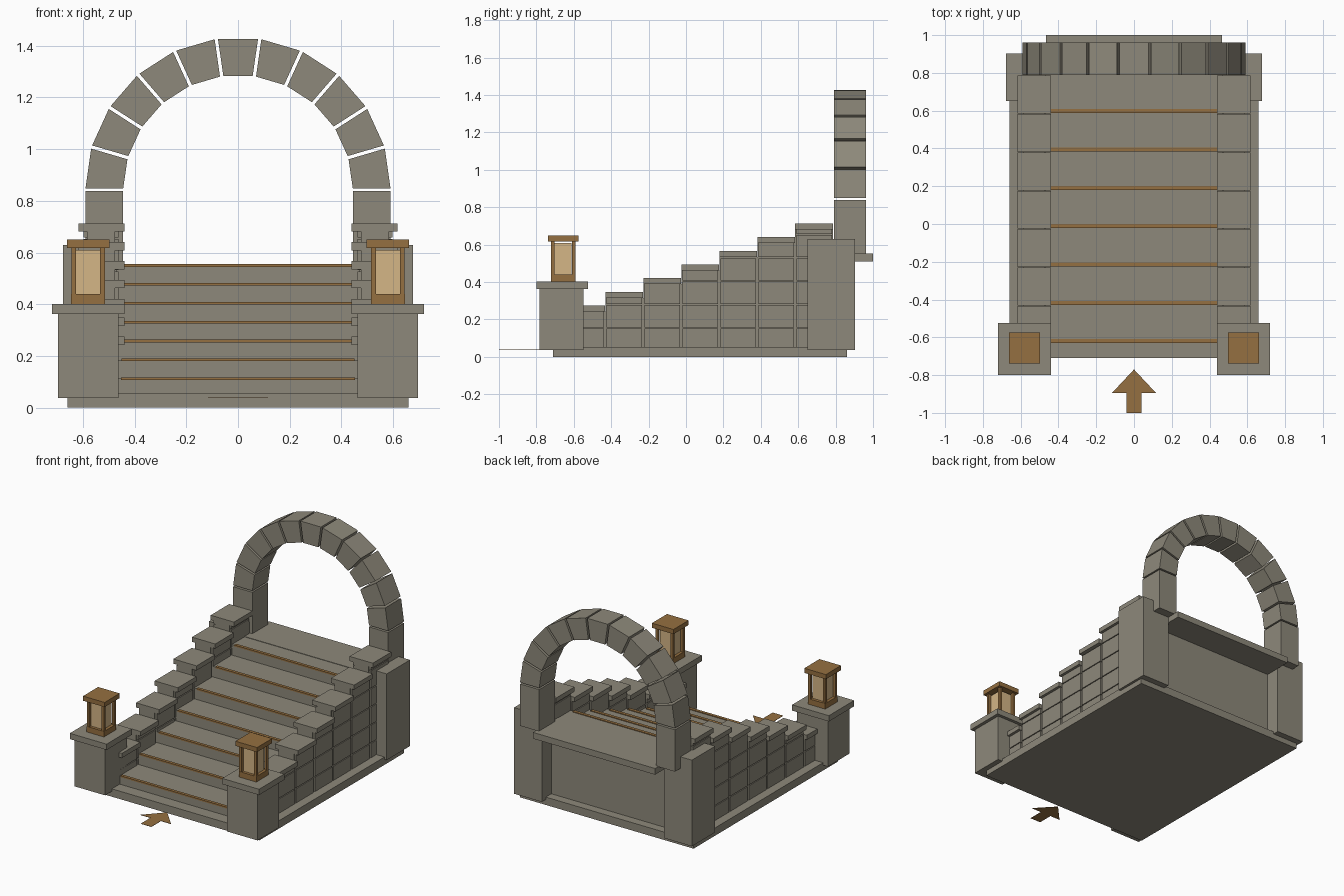
import bpy, bmesh, math

if "Cube" in bpy.data.objects:
    bpy.data.objects.remove(bpy.data.objects["Cube"])


def material(name, rgb):
    m = bpy.data.materials.new(name)
    m.diffuse_color = (*rgb, 1)
    m.use_nodes = True
    m.node_tree.nodes["Principled BSDF"].inputs["Base Color"].default_value = m.diffuse_color
    return m


STONE = material("grey stone", (0.27, 0.25, 0.197))
WOOD = material("brown wood", (0.30, 0.16, 0.052))
GLASS = material("warm lamp glass", (0.66, 0.465, 0.24))


def finish(name, bm, mat):
    bmesh.ops.recalc_face_normals(bm, faces=bm.faces[:])
    me = bpy.data.meshes.new(name)
    bm.to_mesh(me)
    bm.free()
    me.materials.append(mat)
    ob = bpy.data.objects.new(name, me)
    bpy.context.collection.objects.link(ob)
    return ob


def boxes(name, ranges, mat=STONE):
    """One object from boxes given as (x0, x1, y0, y1, z0, z1)."""
    bm = bmesh.new()
    for x0, x1, y0, y1, z0, z1 in ranges:
        for v in bmesh.ops.create_cube(bm, size=1)["verts"]:
            v.co.x = (x0 + x1) / 2 + v.co.x * (x1 - x0)
            v.co.y = (y0 + y1) / 2 + v.co.y * (y1 - y0)
            v.co.z = (z0 + z1) / 2 + v.co.z * (z1 - z0)
    return finish(name, bm, mat)


def centred(cx, cy, h, z0, z1):
    return (cx - h, cx + h, cy - h, cy + h, z0, z1)


def side_box(s, x0, x1, *rest):
    return (min(s * x0, s * x1), max(s * x0, s * x1), *rest)


STEPS, RUN, RISE = 7, 0.203, 0.073

# Base, landing and rear wall
boxes("base_slab", [(-0.66, 0.66, -0.71, 0.86, 0, 0.054)])
boxes("landing_slab", [(-0.465, 0.465, 0.73, 1.0, 0.51, 0.553)])
boxes("rear_wall", [(-0.47, 0.47, 0.74, 0.80, 0.05, 0.515)])

# Steps with wooden nosings
steps, nosings = [], []
for i in range(STEPS):
    y, z = -0.625 + RUN * i, 0.112 + RISE * i
    steps.append((-0.47, 0.47, y, min(y + RUN + 0.02, 0.79), 0.05, z))
    w = 0.452 - 0.002 * i
    nosings.append((-w, w, y - 0.006, y + 0.015, z - 0.005, z + 0.005))
boxes("steps", steps)
boxes("step_nosings", nosings, WOOD)

for s, side in ((-1, "left"), (1, "right")):
    # Stepped block side wall: columns of blocks over a recessed core
    blocks, core, caps = [], [], []
    for i in range(STEPS):
        y, top = -0.634 + RUN * i, 0.243 + RISE * i
        caps.append(side_box(s, 0.44, 0.617, y, y + 0.201, top, top + 0.032))
        core.append(side_box(s, 0.475, 0.585, y, y + RUN, 0.05, top))
        row = 0
        while 0.033 + 0.125 * row < top - 0.008:
            z0 = 0.033 + 0.125 * row
            z1 = min(z0 + 0.119, top)
            blocks.append(side_box(s, 0.462, 0.598, y + 0.006, y + 0.196, z0, z1))
            row += 1
    boxes(side + "_wall_blocks", blocks)
    boxes(side + "_wall_core", core)
    boxes(side + "_wall_caps", caps)

    # Front post, its cap and the rear pillar
    boxes(side + "_front_post", [side_box(s, 0.463, 0.697, -0.783, -0.547, 0.037, 0.365)])
    boxes(side + "_post_cap", [side_box(s, 0.44, 0.72, -0.80, -0.525, 0.362, 0.402)])
    boxes(side + "_rear_pillar", [side_box(s, 0.465, 0.677, 0.65, 0.903, 0.037, 0.63)])
    boxes(side + "_arch_leg", [side_box(s, 0.444, 0.59, 0.79, 0.962, 0.55, 0.838)])

    # Lantern
    cx, cy = s * 0.58, -0.657
    boxes(side + "_lantern_frame",
          [centred(cx, cy, 0.066, 0.402, 0.44), centred(cx, cy, 0.082, 0.618, 0.65)]
          + [centred(cx + dx * 0.056, cy + dy * 0.056, 0.009, 0.44, 0.618)
             for dx in (-1, 1) for dy in (-1, 1)], WOOD)
    boxes(side + "_lantern_glass", [centred(cx, cy, 0.046, 0.44, 0.61)], GLASS)

# Arch of eleven wedge stones
bm = bmesh.new()
COUNT, CENTRE_Z, GAP = 11, 0.842, 0.0065
for k in range(COUNT):
    a0, a1 = math.pi * k / COUNT, math.pi * (k + 1) / COUNT
    profile = []
    for r, a, d in ((0.444, a0, 1), (0.59, a0, 1), (0.59, a1, -1), (0.444, a1, -1)):
        a += d * GAP / r
        profile.append((r * math.cos(a), CENTRE_Z + r * math.sin(a)))
    front = bm.faces.new([bm.verts.new((x, 0.79, z)) for x, z in profile])
    new = bmesh.ops.extrude_face_region(bm, geom=[front])["geom"]
    for v in new:
        if isinstance(v, bmesh.types.BMVert):
            v.co.y = 0.962
    # keep the front face so every stone is closed
    if not front.is_valid or len(front.link_loops if hasattr(front, "link_loops") else front.loops) != 4:
        raise RuntimeError("open stone")
finish("arch_stones", bm, STONE)

# Flat direction arrow before the stairs
bm = bmesh.new()
outline = [(-0.04, -1.0), (0.04, -1.0), (0.04, -0.895), (0.117, -0.895),
           (0, -0.77), (-0.117, -0.895), (-0.04, -0.895)]
face = bm.faces.new([bm.verts.new((x, y, 0.037)) for x, y in outline])
for v in bmesh.ops.extrude_face_region(bm, geom=[face])["geom"]:
    if isinstance(v, bmesh.types.BMVert):
        v.co.z += 0.002
finish("arrow_marker", bm, WOOD)
